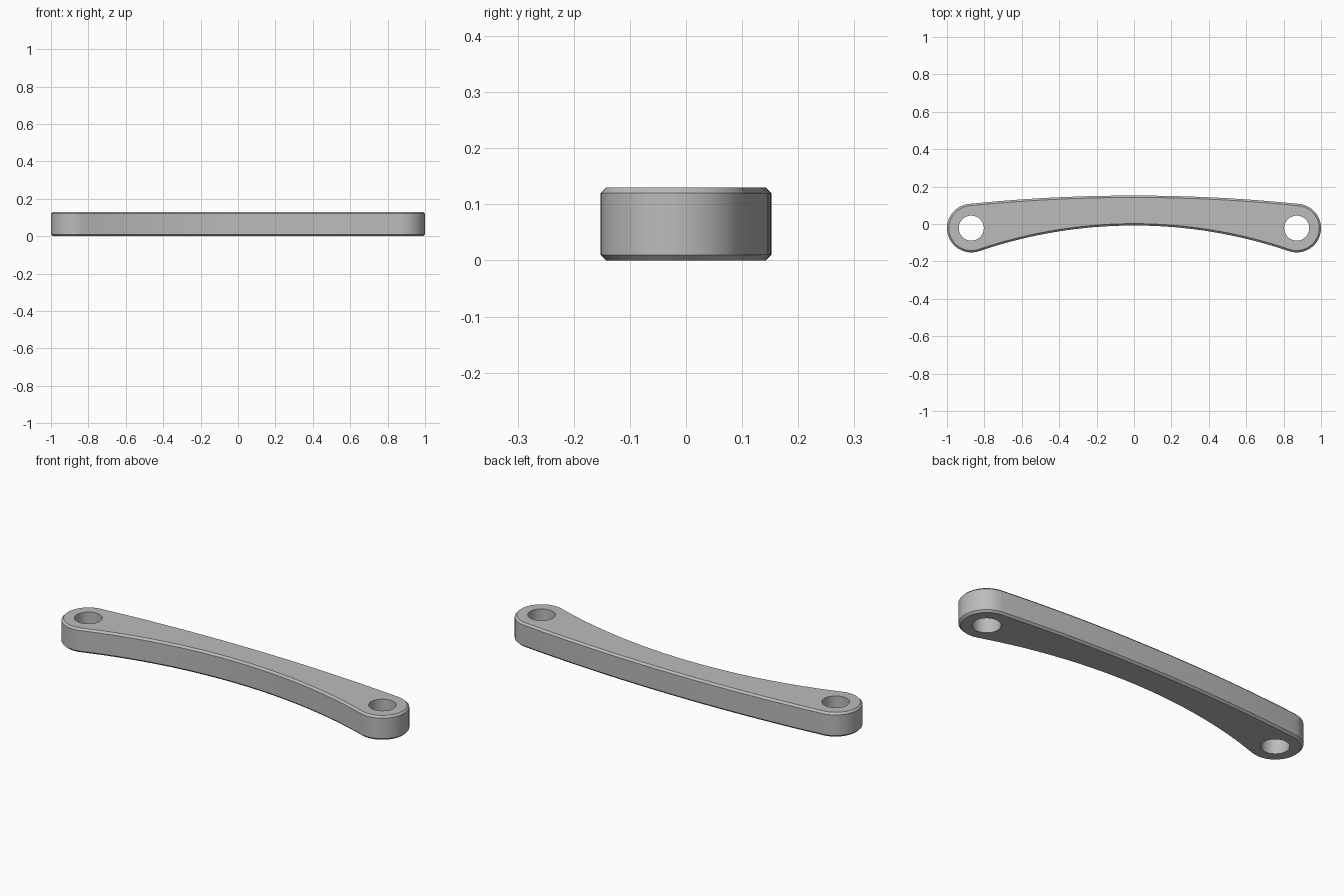
import bpy, bmesh
from math import atan2, cos, sin, pi, tau, radians

if "Cube" in bpy.data.objects:
    bpy.data.objects.remove(bpy.data.objects["Cube"])

HEIGHT, CHAMFER = 0.13, 0.01
EYE_X, EYE_Y, EYE_R, HOLE_R = 0.87, -0.022, 0.13, 0.067
BACK_C, BACK_R = -8.6, 8.752      # large arc along the back edge
FRONT_C, FRONT_R = -2.578, 2.57   # tighter arc along the front edge


def arc(cx, cy, r, start, end, steps):
    """Points along an arc, leaving out the last one."""
    return [(cx + r * cos(start + (end - start) * i / steps),
             cy + r * sin(start + (end - start) * i / steps)) for i in range(steps)]


def outline(inset):
    """Tangent arcs around the link, counter-clockwise, moved inward by inset."""
    back = atan2(EYE_Y - BACK_C, EYE_X)
    front = atan2(EYE_Y - FRONT_C, EYE_X)
    r = EYE_R - inset
    return (arc(EYE_X, EYE_Y, r, front - pi, back, 32)
            + arc(0, BACK_C, BACK_R - inset, back, pi - back, 20)
            + arc(-EYE_X, EYE_Y, r, pi - back, tau - front, 32)
            + arc(0, FRONT_C, FRONT_R + inset, pi - front, front, 32))


bm = bmesh.new()


def ring(points, z):
    return [bm.verts.new((x, y, z)) for x, y in points]


def bridge(low, high):
    for i in range(len(low)):
        j = (i + 1) % len(low)
        bm.faces.new((low[i], low[j], high[j], high[i]))


def loop_edges(verts):
    return [bm.edges.get((v, verts[i - 1])) for i, v in enumerate(verts)]


# Chamfered outer wall
rings = [ring(outline(CHAMFER), 0), ring(outline(0), CHAMFER),
         ring(outline(0), HEIGHT - CHAMFER), ring(outline(CHAMFER), HEIGHT)]
for low, high in zip(rings, rings[1:]):
    bridge(low, high)

# Pin holes through both ends
bottom, top = loop_edges(rings[0]), loop_edges(rings[-1])
for side in (-1, 1):
    circle = arc(side * EYE_X, EYE_Y, HOLE_R, tau, 0, 48)
    low, high = ring(circle, 0), ring(circle, HEIGHT)
    bridge(low, high)
    bottom += loop_edges(low)
    top += loop_edges(high)

# Flat top and bottom around the holes
for edges, z in ((bottom, -1), (top, 1)):
    bmesh.ops.triangle_fill(bm, use_beauty=True, edges=edges, normal=(0, 0, z))
bmesh.ops.recalc_face_normals(bm, faces=bm.faces)

mesh = bpy.data.meshes.new("curved_link")
bm.to_mesh(mesh)
bm.free()
link = bpy.data.objects.new("curved_link", mesh)
bpy.context.collection.objects.link(link)

# Plain grey
grey = bpy.data.materials.new("grey")
grey.use_nodes = True
colour = (0.5, 0.5, 0.5, 1)
grey.diffuse_color = colour
grey.node_tree.nodes["Principled BSDF"].inputs["Base Color"].default_value = colour
mesh.materials.append(grey)

bpy.ops.object.select_all(action="DESELECT")
link.select_set(True)
bpy.context.view_layer.objects.active = link
bpy.ops.object.shade_smooth_by_angle(angle=radians(30))
